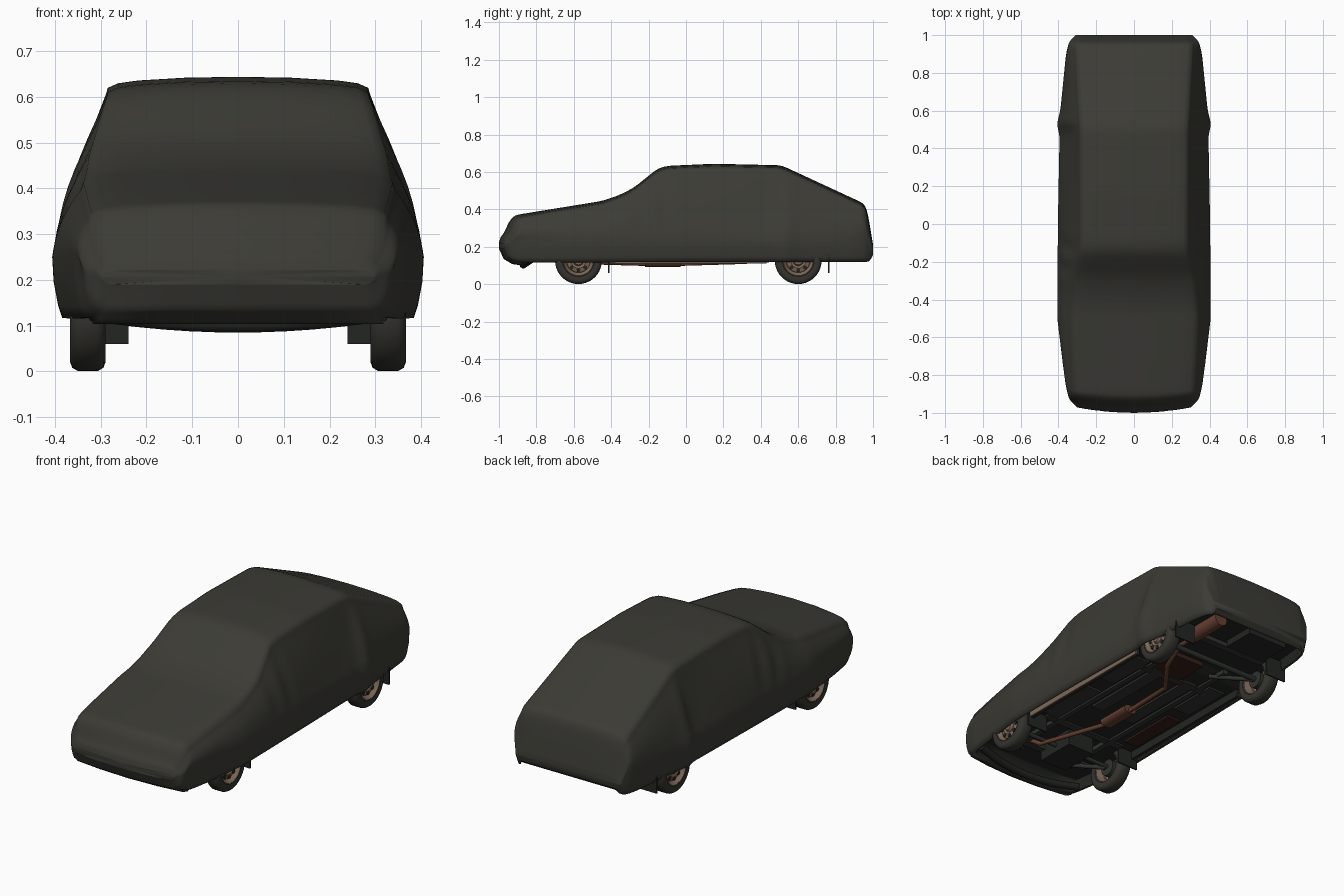
import bpy
import bmesh
from math import sin, cos, pi, radians
from mathutils import Vector, Matrix

default_cube = bpy.data.objects.get("Cube")
if default_cube:
    bpy.data.objects.remove(default_cube, do_unlink=True)


def make_material(name, red, green, blue):
    material = bpy.data.materials.new(name)
    material.use_nodes = True
    colour = (red, green, blue, 1)
    material.diffuse_color = colour
    shader = next(n for n in material.node_tree.nodes if n.type == "BSDF_PRINCIPLED")
    shader.inputs["Base Color"].default_value = colour
    return material


cloth = make_material("dark olive cloth", .045, .044, .036)
rubber = make_material("black rubber", .035, .034, .028)
floor_paint = make_material("dark underbody", .017, .019, .016)
chassis = make_material("chassis grey", .028, .033, .028)
rim_metal = make_material("tan wheel metal", .21, .14, .10)
rust = make_material("rusty exhaust", .13, .05, .03)
primer = make_material("red brown primer", .04, .015, .01)


def finish(name, bm, materials, angle=40):
    """Turn a bmesh into a named, smoothly shaded object."""
    bmesh.ops.recalc_face_normals(bm, faces=bm.faces)
    mesh = bpy.data.meshes.new(name)
    bm.to_mesh(mesh)
    bm.free()
    for material in materials:
        mesh.materials.append(material)
    obj = bpy.data.objects.new(name, mesh)
    bpy.context.collection.objects.link(obj)
    bpy.ops.object.select_all(action="DESELECT")
    obj.select_set(True)
    bpy.context.view_layer.objects.active = obj
    bpy.ops.object.shade_smooth_by_angle(angle=radians(angle))
    return obj


def box(name, centre, size, material):
    bm = bmesh.new()
    placing = Matrix.Translation(centre) @ Matrix.Diagonal((*size, 1))
    bmesh.ops.create_cube(bm, size=1, matrix=placing)
    return finish(name, bm, [material])


def cylinder(name, start, end, radius, material, sides=20):
    start, end = Vector(start), Vector(end)
    axis = end - start
    placing = Matrix.Translation((start + end) / 2) @ axis.to_track_quat("Z", "Y").to_matrix().to_4x4()
    bm = bmesh.new()
    bmesh.ops.create_cone(bm, cap_ends=True, segments=sides, radius1=radius,
                          radius2=radius, depth=axis.length, matrix=placing)
    return finish(name, bm, [material])


def lathe(name, profile, centre, side, material):
    """Spin (outward offset, radius) points around the wheel axle."""
    bm = bmesh.new()
    points = [bm.verts.new((side * out, 0, radius)) for out, radius in profile]
    edges = [bm.edges.new(pair) for pair in zip(points, points[1:])]
    bmesh.ops.spin(bm, geom=points + edges, axis=(1, 0, 0), cent=(0, 0, 0),
                   angle=2 * pi, steps=40, use_duplicate=False)
    bmesh.ops.remove_doubles(bm, verts=bm.verts, dist=.0005)
    bmesh.ops.translate(bm, verts=bm.verts, vec=centre)
    return finish(name, bm, [material])


def pipe(name, path, radius, material):
    curve = bpy.data.curves.new(name, "CURVE")
    curve.dimensions = "3D"
    curve.bevel_depth = radius
    curve.bevel_resolution = 3
    curve.use_fill_caps = True
    spline = curve.splines.new("POLY")
    spline.points.add(len(path) - 1)
    for point, place in zip(spline.points, path):
        point.co = (*place, 1)
    obj = bpy.data.objects.new(name, curve)
    curve.materials.append(material)
    bpy.context.collection.objects.link(obj)


# Car cover: lengthwise guide lines, each a list of (y, value) knots
top_line = [(-1, .222), (-.992, .25), (-.97, .28), (-.935, .36), (-.9, .372), (-.45, .445), (-.36, .475),
            (-.28, .515), (-.15, .62), (-.1, .633), (.15, .644), (.51, .636),
            (.955, .43), (.968, .4), (.987, .29), (1, .21)]
roof_width = [(-1, .29), (-.95, .325), (-.5, .345), (-.3, .33), (-.13, .29), (.5, .29), (.95, .315), (1, .29)]
body_width = [(-1, .30), (-.97, .335), (-.88, .36), (-.5, .406), (0, .403), (.47, .394),
              (.53, .409), (.6, .39), (.9, .36), (.96, .345), (1, .31)]
hem_line = [(-1, .19), (-.975, .14), (-.93, .118), (-.75, .115), (0, .12), (.98, .12), (1, .155)]
floor_line = [(-1, .19), (-.975, .135), (-.93, .108), (-.89, .102), (-.87, .18), (-.45, .18), (-.42, .152),
              (.44, .152), (.47, .183), (.94, .18), (.97, .13), (1, .155)]
roof_corner = [(0, 0), (.4, .002), (.75, .008), (.9, .014), (.98, .024), (1, .042)]


def follow(line, y):
    for (y0, v0), (y1, v1) in zip(line, line[1:]):
        if y <= y1:
            return v0 + (v1 - v0) * (y - y0) / (y1 - y0)
    return line[-1][1]


def soft(line, y):
    """Follow a guide line with its corners rounded off."""
    reach = min(.025, .35 * (1 - abs(y)))
    return sum(follow(line, y + reach * k / 4) for k in range(-4, 5)) / 9


def half_section(y):
    top, roof, wide = soft(top_line, y), soft(roof_width, y), soft(body_width, y)
    hem, floor = soft(hem_line, y), follow(floor_line, y)
    scale = min(1, (top - hem) / .2)
    middle = min(.25, hem + .5 * (top - hem))
    points = [(roof * across, top - drop * scale) for across, drop in roof_corner]
    x0, z0 = points[-1]
    # Loose folds behind the windscreen and a tuck ahead of the rear quarter
    tuck = .014 * max(0, min(y / .4, (.54 - y) / .05, 1))
    for step in range(1, 9):
        t = step / 8
        z = z0 + (middle - z0) * t
        folds = sin(y * 48 + z * 9) * .006 * max(0, 1 - abs(y + .17) / .2)
        points.append((x0 + (wide - x0) * t + (.013 * scale + folds - tuck) * sin(pi * t), z))
    points += [(wide - .003, middle + (hem - middle) * .4),
               (wide - .013, middle + (hem - middle) * .8),
               (wide - .022, hem), (wide - .034, hem)]
    points += [(wide - .038, floor), (wide * .5, floor), (0, floor)]
    return points


stations = [sin(pi / 2 * (k / 55 - 1)) for k in range(111)]
bm = bmesh.new()
rings = []
for y in stations:
    half = half_section(y)
    ring = half + [(-x, z) for x, z in half[-2:0:-1]]
    bow = .035 * max(0, -y - .75) / .25
    rings.append([bm.verts.new((x, y + bow * (x / .33) ** 2, z)) for x, z in ring])
count = len(rings[0])
last = len(half) - 1
for y, ring, following in zip(stations, rings, rings[1:]):
    for i in range(count):
        j = (i + 1) % count
        face = bm.faces.new((ring[i], ring[j], following[j], following[i]))
        underneath = last - 3 <= i < last + 3
        face.material_index = int(underneath and -.9 < y < .94)
for ring, y in ((rings[0], -1), (rings[-1], 1)):
    hub = bm.verts.new((0, y, sum(v.co.z for v in ring) / count))
    for i in range(count):
        bm.faces.new((ring[i], ring[(i + 1) % count], hub))
finish("car_cover", bm, [cloth, floor_paint], 75)

# Wheels, mud flaps and side members, mirrored left and right
tyre_profile = [(-.028, .08), (-.036, .085), (-.039, .105), (-.034, .118), (-.022, .125),
                (.022, .125), (.034, .118), (.039, .105), (.036, .085), (.026, .078)]
rim_profile = [(-.03, .084), (-.03, .079), (.01, .068), (.012, .064), (.018, .062), (.024, .04),
               (.018, .028), (.03, .022), (.03, 0)]
lip_profile = [(.012, .064), (.034, .08), (.03, .085)]
for side, label in ((1, "left"), (-1, "right")):
    for y, end in ((-.575, "front"), (.6, "rear")):
        centre = Vector((side * .328, y, .126))
        lathe(f"{label}_{end}_tyre", tyre_profile, centre, side, rubber)
        lathe(f"{label}_{end}_rim", rim_profile, centre, side, rim_metal)
        lathe(f"{label}_{end}_rim_lip", lip_profile, centre, side, rim_metal)
        inner = centre - Vector((side * .025, 0, 0))
        cylinder(f"{label}_{end}_brake_drum", inner, inner + Vector((side * .03, 0, 0)), .045, chassis, 32)
        # Dark ventilation slots round the rim
        for k in range(8):
            angle = k * pi / 4
            spot = centre + Vector((side * .021, .051 * cos(angle), .051 * sin(angle)))
            cylinder(f"{label}_{end}_rim_slot", spot - Vector((.003, 0, 0)),
                     spot + Vector((.003, 0, 0)), .011, floor_paint, 10)
        box(f"{label}_{end}_mud_flap", (side * .301, y + .163, .115), (.123, .008, .11), floor_paint)
        pipe(f"{label}_{end}_suspension_arm",
             [(side * .29, y, .12), (side * .13, y - .16, .15)], .012, chassis)
    box(f"{label}_chassis_rail", (side * .17, -.1, .153), (.03, 1.25, .024), chassis)
    box(f"{label}_sill", (side * .335, .01, .138), (.02, .84, .056), floor_paint)
    box(f"{label}_sill_paint", (side * .348, .01, .139), (.006, .84, .058), rim_metal)
    box(f"{label}_floor_rib", (side * .1, .08, .148), (.07, .5, .014), chassis)
    box(f"{label}_rear_floor_pan", (side * .25, .22, .149), (.1, .28, .014), chassis)

# Floor panels that differ from side to side
box("left_front_floor_pan", (.25, -.2, .149), (.11, .34, .014), chassis)
box("right_front_floor_panel", (-.265, -.17, .149), (.08, .34, .014), primer)
box("rear_floor_primer", (.06, .4, .16), (.2, .2, .026), primer)

# Front valance, bowed downward at its centre
pipe("front_valance", [(.32 * k / 6, -.87 + .04 * (k / 6) ** 2, .104 + .026 * (k / 6) ** 2)
                       for k in range(-6, 7)], .02, floor_paint)

# Axles and cross members
cylinder("rear_axle", (-.3, .6, .126), (.3, .6, .126), .014, chassis)
cylinder("front_axle", (-.3, -.575, .13), (.3, -.575, .13), .011, chassis)
for y in (-.68, -.4, .3, .72):
    box("cross_member", (0, y, .155), (.5, .04, .024), chassis)
box("engine_sump", (-.04, -.58, .135), (.16, .22, .09), floor_paint)
box("fuel_tank", (-.12, .83, .165), (.24, .18, .04), floor_paint)

# Exhaust system
pipe("exhaust_pipe", [(.15, -.66, .16), (.12, -.6, .12), (.01, -.24, .11), (0, -.02, .11),
                      (0, .25, .118), (.13, .42, .125), (.18, .58, .155), (.19, .72, .145)], .012, rust)
middle_muffler = cylinder("middle_muffler", (0, -.22, 0), (0, -.03, 0), .026, rust)
middle_muffler.data.transform(Matrix.Translation((0, 0, .116)) @ Matrix.Diagonal((1.5, 1, .9, 1)))
cylinder("rear_muffler", (.19, .7, .158), (.19, .92, .158), .038, rust)
